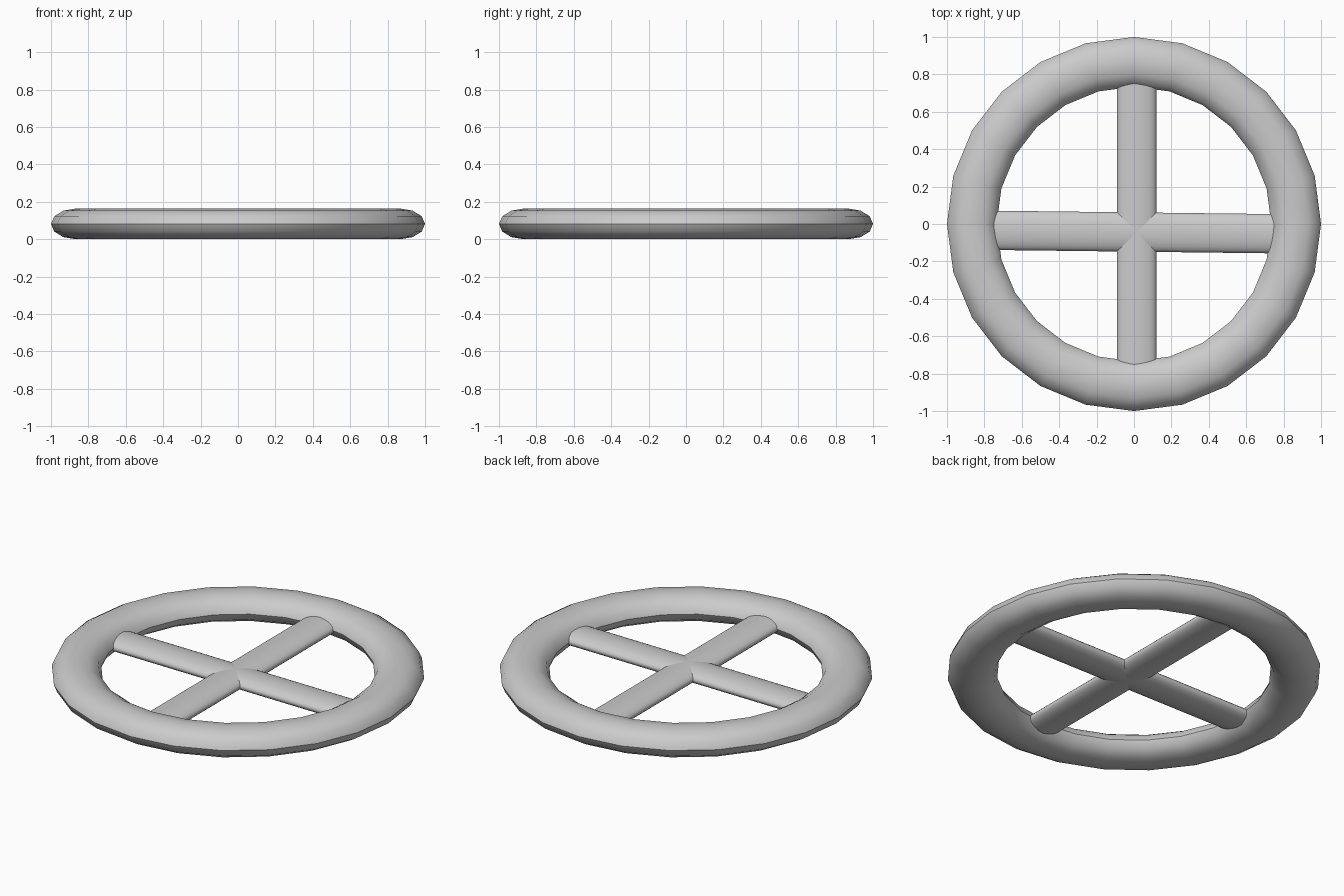
import bpy
import math

if "Cube" in bpy.data.objects:
    bpy.data.objects.remove(bpy.data.objects["Cube"])

Z_MID = 0.082


def smooth(obj):
    bpy.ops.object.select_all(action='DESELECT')
    obj.select_set(True)
    bpy.context.view_layer.objects.active = obj
    bpy.ops.object.transform_apply(location=False, rotation=True, scale=True)
    bpy.ops.object.shade_smooth_by_angle(angle=math.radians(40))


def spoke(name, x, y, angle):
    # Flattened tube whose ends are buried inside the rim
    bpy.ops.mesh.primitive_cylinder_add(vertices=24, radius=1, depth=1.68)
    obj = bpy.context.object
    obj.name = name
    # Lay the tube along x first, then flatten and aim it
    obj.rotation_euler = (0, math.pi / 2, 0)
    bpy.ops.object.transform_apply(location=False, rotation=True, scale=False)
    obj.scale = (1, 0.105, 0.042)
    obj.rotation_euler = (0, 0, angle)
    obj.location = (x, y, Z_MID - 0.003)
    smooth(obj)


# Rim: ring with an oval section
bpy.ops.mesh.primitive_torus_add(major_segments=24, minor_segments=12,
                                 major_radius=0.867, minor_radius=0.133,
                                 location=(0, 0, Z_MID))
rim = bpy.context.object
rim.name = "rim"
rim.scale.z = Z_MID / 0.133
smooth(rim)

# Crossing spokes, set slightly off centre
spoke("long_spoke", 0.014, 0, math.pi / 2)
spoke("cross_spoke", 0, -0.043, -0.012)
